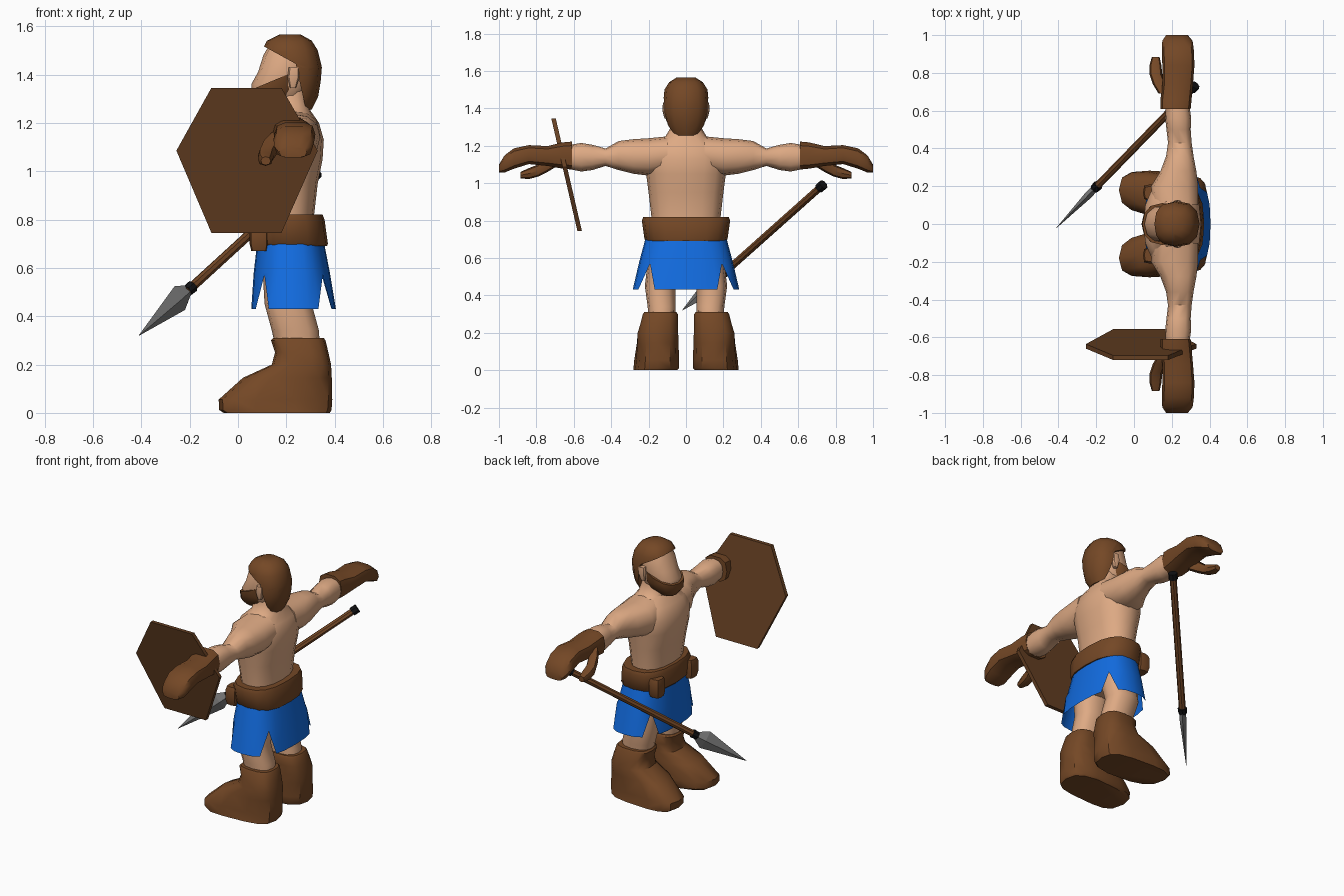
import bpy, bmesh, math
from mathutils import Vector

if "Cube" in bpy.data.objects:
    bpy.data.objects.remove(bpy.data.objects["Cube"])


def material(name, rgb):
    m = bpy.data.materials.new(name)
    m.diffuse_color = (*rgb, 1)
    m.use_nodes = True
    m.node_tree.nodes["Principled BSDF"].inputs["Base Color"].default_value = m.diffuse_color
    return m


SKIN = material("skin", (0.73, 0.40, 0.23))
LEATHER = material("leather_brown", (0.175, 0.064, 0.019))
WOOD = material("shield_wood", (0.13, 0.05, 0.016))
BLUE = material("cloth_blue", (0.006, 0.15, 0.75))
STEEL = material("steel_grey", (0.20, 0.20, 0.20))
BLACK = material("black", (0.006, 0.006, 0.007))


def finish(bm, name, mat, angle=40):
    bmesh.ops.recalc_face_normals(bm, faces=bm.faces)
    me = bpy.data.meshes.new(name)
    bm.to_mesh(me)
    bm.free()
    ob = bpy.data.objects.new(name, me)
    bpy.context.collection.objects.link(ob)
    me.materials.append(mat)
    bpy.ops.object.select_all(action='DESELECT')
    ob.select_set(True)
    bpy.context.view_layer.objects.active = ob
    if angle:
        bpy.ops.object.shade_smooth_by_angle(angle=math.radians(angle))
    return ob


def loft(name, mat, rings, axis='z', side=1, n=12, p=2.4, edit=None, cut=None, angle=40):
    """Skin rounded sections. Ring: (position, x_min, x_max, other_min, other_max)."""
    bm = bmesh.new()
    loops = []
    for t, x0, x1, o0, o1 in rings:
        loop = []
        for i in range(n):
            a = math.tau * i / n
            c, s = math.cos(a), math.sin(a)
            x = (x0 + x1) / 2 + (x1 - x0) / 2 * math.copysign(abs(c) ** (2 / p), c)
            o = (o0 + o1) / 2 + (o1 - o0) / 2 * math.copysign(abs(s) ** (2 / p), s)
            co = Vector((x, o, t) if axis == 'z' else (x, t, o))
            if edit:
                co = edit(co, len(loops), i)
            co.y *= side
            loop.append(bm.verts.new(co))
        loops.append(loop)
    for a, b in zip(loops, loops[1:]):
        for i in range(n):
            j = (i + 1) % n
            bm.faces.new((a[i], a[j], b[j], b[i]))
    bm.faces.new(loops[-1])
    if name != "skirt":
        bm.faces.new(loops[0])
    if cut:  # keep the part on the side the normal points to
        point, normal = cut
        bmesh.ops.bisect_plane(bm, geom=bm.verts[:] + bm.edges[:] + bm.faces[:],
                               plane_co=point, plane_no=normal, clear_inner=True)
        bmesh.ops.holes_fill(bm, edges=[e for e in bm.edges if e.is_boundary])
    return finish(bm, name, mat, angle)


def sym(z, x0, x1, w):
    return (z, x0, x1, -w, w)


# Torso and neck
loft("torso", SKIN, [sym(0.55, .10, .33, .17), sym(0.72, .09, .32, .18), sym(0.82, .09, .315, .185),
                     sym(0.95, .07, .33, .20), sym(1.05, .05, .35, .213), sym(1.13, .05, .355, .225),
                     sym(1.20, .08, .335, .20), sym(1.25, .13, .30, .11), sym(1.30, .13, .29, .08),
                     sym(1.38, .13, .28, .075)], n=16)

# Head
loft("head", SKIN, [sym(1.27, .08, .24, .065), sym(1.32, .055, .28, .09), sym(1.36, .055, .30, .10),
                    sym(1.41, .083, .30, .10), sym(1.48, .105, .31, .10), sym(1.54, .14, .28, .07)])

# Beard, wrapped round the jaw
loft("beard", LEATHER, [sym(1.255, .07, .17, .05), sym(1.29, .04, .23, .085), sym(1.34, .045, .25, .108),
                        sym(1.39, .06, .245, .112), sym(1.45, .09, .24, .112)],
     cut=((.05, 0, 1.335), (.42, 0, -1)))

# Hair, as a cap above the fringe and a block behind the ears
hair = [sym(1.255, .19, .305, .065), sym(1.31, .12, .332, .105), sym(1.37, .10, .342, .12),
        sym(1.43, .095, .347, .122), sym(1.50, .10, .33, .115), sym(1.54, .12, .305, .09),
        sym(1.565, .17, .26, .05)]
loft("hair_cap", LEATHER, hair, cut=((.11, 0, 1.515), (.55, 0, 1)))
loft("hair_back", LEATHER, hair, cut=((.24, 0, 1.44), (1, 0, .22)))

# Belt
loft("belt", LEATHER, [sym(.69, .075, .368, .212), sym(.70, .065, .372, .222),
                       sym(.80, .06, .358, .236), sym(.82, .07, .35, .228)], n=16, p=2.6)


# Skirt, with a slit at each corner of the hem
def hem(co, ring, i):
    if ring == 0 and i % 6 == 3:
        co.z = .57
        co.x += (.23 - co.x) * .10
        co.y *= .88
    return co


loft("skirt", BLUE, [sym(.43, .055, .405, .285), sym(.58, .065, .38, .25), sym(.71, .08, .355, .215)],
     n=24, p=2.6, edit=hem)


# Boots splay outwards toward the toes
def splay(co, ring, i):
    co.y += .12 * max(0, .16 - co.x)
    return co


for side, tag in ((1, "left"), (-1, "right")):
    # Arm, glove and thumb
    loft(tag + "_arm", SKIN, [(.10, .10, .34, 1.06, 1.25), (.20, .09, .34, 1.04, 1.24),
                              (.28, .14, .33, 1.05, 1.235), (.36, .17, .315, 1.07, 1.225),
                              (.43, .18, .305, 1.092, 1.185), (.50, .172, .30, 1.07, 1.205),
                              (.56, .165, .303, 1.062, 1.215), (.65, .17, .29, 1.08, 1.20)],
         axis='y', side=side)
    loft(tag + "_glove", LEATHER, [(.61, .14, .30, 1.07, 1.225), (.66, .14, .305, 1.075, 1.22),
                                   (.74, .15, .312, 1.09, 1.20), (.84, .15, .32, 1.10, 1.205),
                                   (.92, .147, .317, 1.075, 1.188), (.97, .15, .31, 1.055, 1.15),
                                   (1.0, .17, .285, 1.055, 1.10)], axis='y', side=side, n=10, p=2.8)
    loft(tag + "_thumb", LEATHER, [(.69, .13, .20, 1.09, 1.17), (.74, .10, .17, 1.06, 1.14),
                                   (.79, .083, .15, 1.035, 1.10), (.84, .082, .145, 1.022, 1.08),
                                   (.885, .095, .135, 1.025, 1.06)], axis='y', side=side, n=8)
    # Leg and boot
    loft(tag + "_leg", SKIN, [(.25, .16, .34, .06, .20), (.34, .14, .335, .055, .205),
                              (.45, .11, .305, .055, .22), (.62, .10, .33, .02, .20)], side=side)
    loft(tag + "_boot", LEATHER, [(0, -.06, .38, .045, .275), (.012, -.078, .387, .035, .272),
                                  (.055, -.08, .39, .035, .268), (.145, .02, .388, .038, .262),
                                  (.20, .14, .385, .04, .26), (.25, .153, .374, .042, .245),
                                  (.30, .137, .362, .042, .232), (.31, .145, .355, .05, .225)],
         side=side, n=14, p=2.9, edit=splay)
    # Ear and belt pouch
    loft(tag + "_ear", SKIN, [(1.345, .215, .24, .09, .115), (1.39, .205, .255, .09, .127),
                              (1.43, .21, .255, .09, .123)], side=side, n=8)
    loft(tag + "_pouch", LEATHER, [(.67, .055, .12, .13, .20), (.70, .048, .125, .125, .21),
                                   (.76, .048, .125, .125, .21), (.785, .055, .12, .13, .20)],
         side=side, n=8, p=4, angle=25)

# Shield, a tilted six-sided board
bm = bmesh.new()
outline = [(-.255, 1.085), (-.11, 1.345), (.18, 1.345), (.33, 1.085), (.18, .745), (-.11, .745)]
front, back = [[bm.verts.new((x, -.708 + (1.345 - z) * .232 + d, z)) for x, z in outline]
               for d in (-.012, .012)]
bm.faces.new(front)
bm.faces.new(back)
for i in range(6):
    j = (i + 1) % 6
    bm.faces.new((front[i], front[j], back[j], back[i]))
finish(bm, "shield", WOOD, 0)

# Spear, laid along one line from tip to butt
TIP, BUTT = Vector((-.41, -.02, .32)), Vector((.325, .735, .993))
AXIS = (BUTT - TIP).normalized()
FLAT = AXIS.cross(Vector((0, 0, 1))).normalized()
WIDE = AXIS.cross(FLAT)


def spear_part(name, mat, sections, n, angle=40):
    """Section: (fraction along the spear, half width, half thickness)."""
    bm = bmesh.new()
    loops = []
    for t, w, f in sections:
        c = TIP.lerp(BUTT, t)
        loops.append([bm.verts.new(c + WIDE * w * math.cos(math.tau * i / n)
                                   + FLAT * f * math.sin(math.tau * i / n)) for i in range(n)])
    for a, b in zip(loops, loops[1:]):
        for i in range(n):
            j = (i + 1) % n
            bm.faces.new((a[i], a[j], b[j], b[i]))
    bm.faces.new(loops[0])
    bm.faces.new(loops[-1])
    finish(bm, name, mat, angle)


spear_part("spear_blade", STEEL, [(0, .001, .001), (.23, .058, .02), (.285, .02, .018)], 4, 0)
spear_part("spear_shaft", LEATHER, [(.27, .02, .02), (.99, .02, .02)], 8)
spear_part("spear_collar", BLACK, [(.272, .024, .024), (.30, .027, .027)], 8)
spear_part("spear_butt", BLACK, [(.97, .027, .027), (1.0, .027, .027)], 8)
